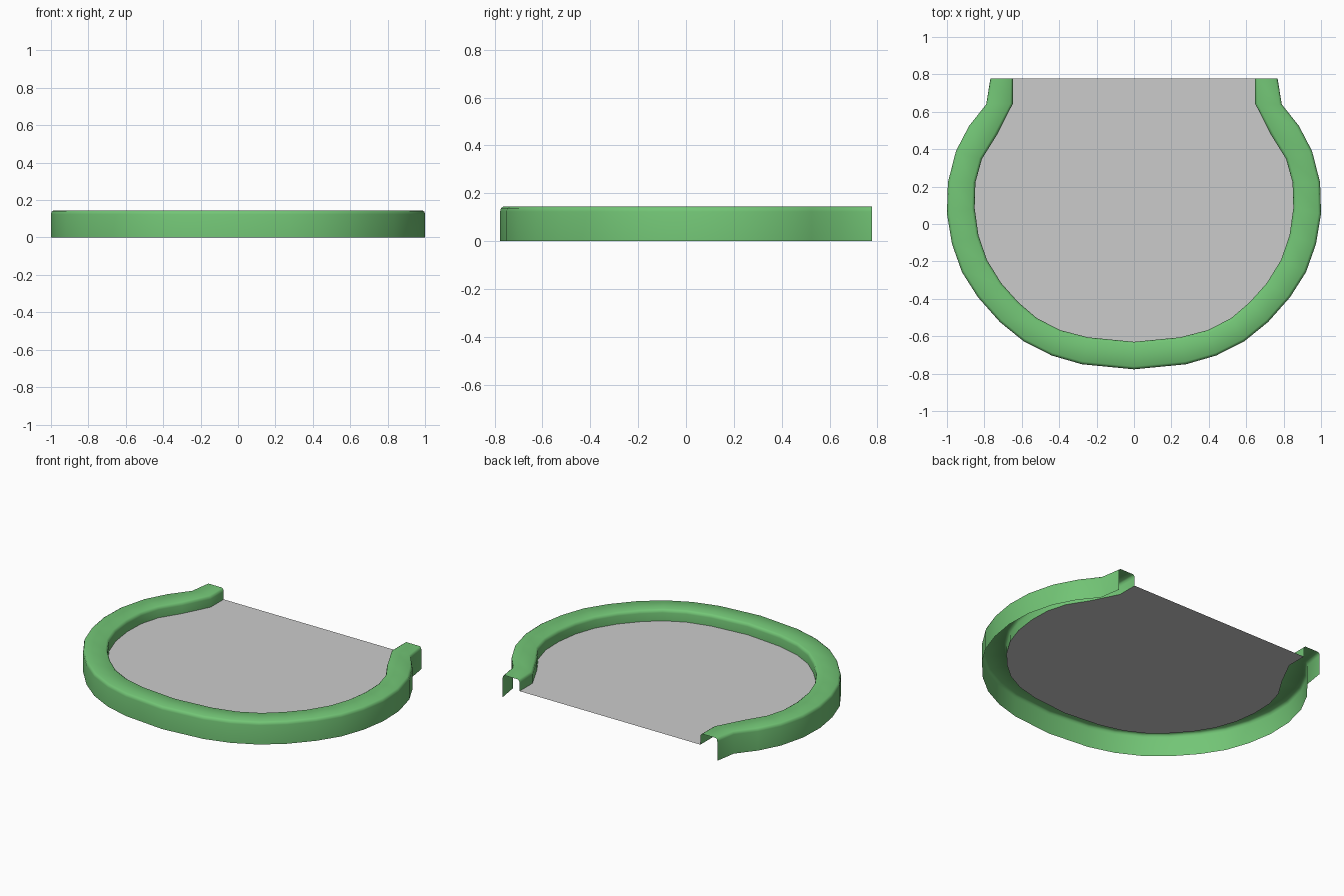
import bpy, bmesh, math

if "Cube" in bpy.data.objects:
    bpy.data.objects.remove(bpy.data.objects["Cube"])

# Right half outlines in plan, from the front middle round to the back opening
OUTER = [(0, -.777), (.278, -.75), (.44, -.703), (.59, -.627), (.717, -.524),
         (.834, -.392), (.92, -.257), (.973, -.107), (1, .055), (.995, .222),
         (.952, .39), (.882, .524), (.79, .64), (.768, .777)]
INNER = [(0, -.63), (.246, -.606), (.396, -.567), (.52, -.503), (.62, -.417),
         (.71, -.316), (.786, -.193), (.832, -.06), (.852, .085), (.848, .222),
         (.813, .348), (.733, .476), (.647, .645), (.647, .777)]
# Rim cross-section: (fraction from outer to inner, height)
PROFILE = [(0, 0), (0, .124), (.025, .138), (.1, .145), (.9, .145),
           (.975, .138), (1, .124), (1, .072)]
FLOOR_Z = .072


def mirrored(half):
    return [(-x, y) for x, y in reversed(half[1:])] + half


def make_object(name, verts, faces, color=None):
    mesh = bpy.data.meshes.new(name)
    mesh.from_pydata(verts, [], faces)
    obj = bpy.data.objects.new(name, mesh)
    bpy.context.collection.objects.link(obj)
    if color:
        mat = bpy.data.materials.new(name + "_colour")
        mat.diffuse_color = color
        mat.use_nodes = True
        mat.node_tree.nodes["Principled BSDF"].inputs["Base Color"].default_value = mat.diffuse_color
        mesh.materials.append(mat)
    bpy.ops.object.select_all(action='DESELECT')
    obj.select_set(True)
    bpy.context.view_layer.objects.active = obj
    bpy.ops.object.shade_smooth_by_angle(angle=math.radians(50))
    return obj


# Rim: hollow folded band, open underneath and at both back ends
outer, inner = mirrored(OUTER), mirrored(INNER)
n = len(PROFILE)
verts = [(o[0] + (i[0] - o[0]) * t, o[1] + (i[1] - o[1]) * t, z)
         for o, i in zip(outer, inner) for t, z in PROFILE]
faces = [(a * n + b, (a + 1) * n + b, (a + 1) * n + b + 1, a * n + b + 1)
         for a in range(len(outer) - 1) for b in range(n - 1)]
make_object("rim", verts, faces, (.17, .56, .18, 1))

# Floor: thin sheet made of strips between the left and right inner edges
verts = [(s * x, y, FLOOR_Z) for x, y in INNER[1:] for s in (-1, 1)]
verts.append((0, INNER[0][1], FLOOR_Z))
faces = [(2 * k, 2 * k + 1, 2 * k + 3, 2 * k + 2) for k in range(len(INNER) - 2)]
faces.append((len(verts) - 1, 1, 0))
make_object("floor_panel", verts, faces)
